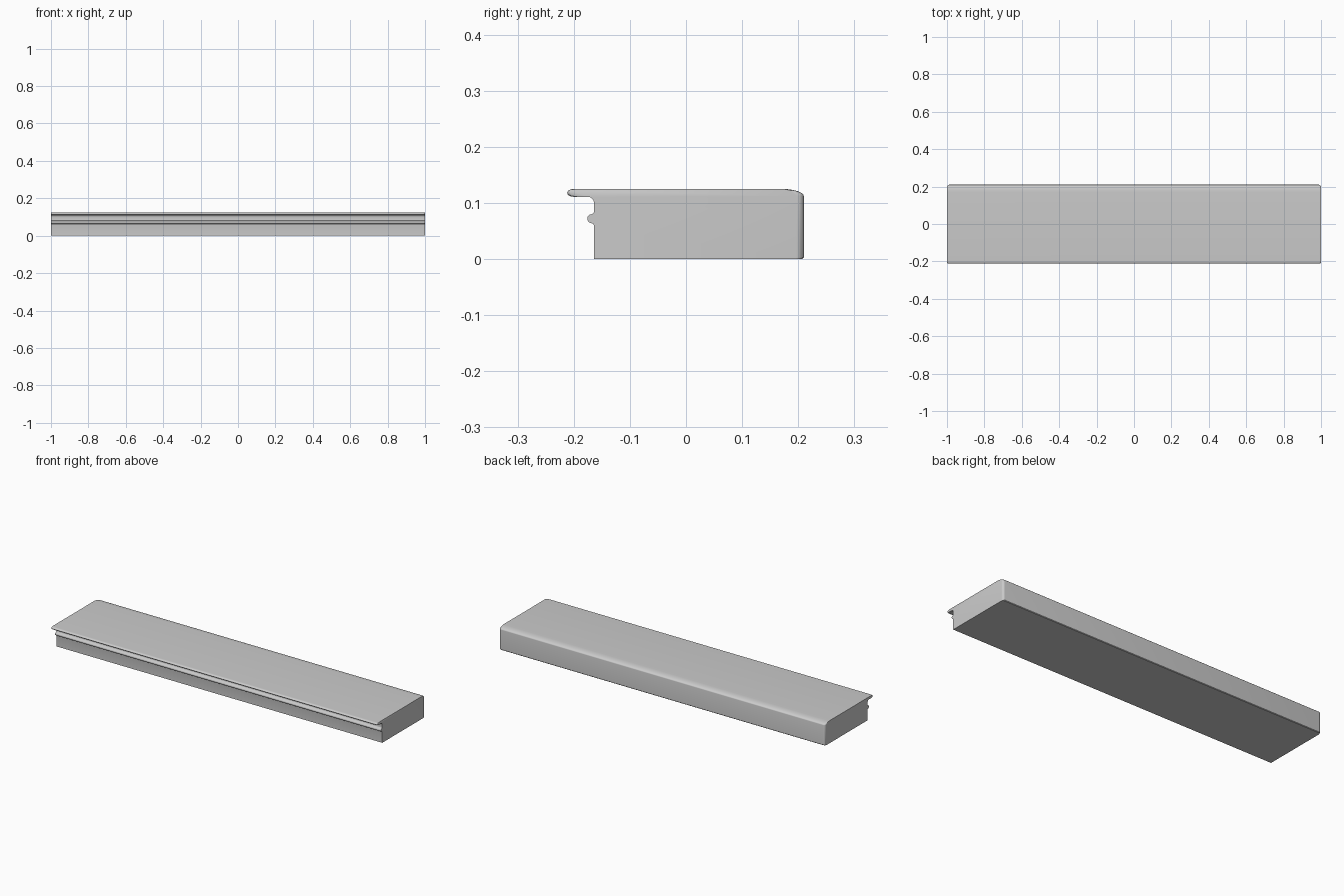
import bpy, bmesh
from math import sin, cos, radians

if "Cube" in bpy.data.objects:
    bpy.data.objects.remove(bpy.data.objects["Cube"])


def arc(cy, cz, ry, rz, a0, a1, n):
    return [(cy + ry * cos(radians(a0 + (a1 - a0) * i / n)),
             cz + rz * sin(radians(a0 + (a1 - a0) * i / n))) for i in range(n + 1)]


# Side profile (y, z), anticlockwise from the bottom front edge
profile = [(-0.164, 0.0), (0.207, 0.0), (0.21, 0.003)]
profile += arc(0.17, 0.112, 0.04, 0.013, 0, 90, 12)             # soft back top edge
profile += arc(-0.2, 0.118, 0.0118, 0.007, 90, 270, 10)         # overhanging nose
profile += arc(-0.175, 0.1, 0.011, 0.011, 90, 0, 5)             # cove under the nose
profile += arc(-0.169, 0.085, 0.005, 0.005, 0, -90, 4)          # fillet above bead
profile += arc(-0.168, 0.072, 0.008, 0.008, 90, 270, 8)         # bead
profile += arc(-0.169, 0.059, 0.005, 0.005, 90, 0, 4)           # fillet below bead


def section(bm, side, angle):
    """One cross-section; the rounded ends pull the back and nose inwards."""
    x = side * (0.988 + 0.012 * sin(angle))
    k = 1 - cos(angle)
    ring = []
    for y, z in profile:
        back = min(max((y - 0.165) / 0.04, 0), 1)
        nose = min(max((-0.18 - y) / 0.02, 0), 1)
        ring.append(bm.verts.new((x, y - 0.012 * k * back + 0.006 * k * nose, z)))
    return ring


bm = bmesh.new()
angles = [radians(a) for a in (0, 18, 36, 54, 72, 90)]
rings = [section(bm, -1, a) for a in reversed(angles)] + [section(bm, 1, a) for a in angles]
n = len(profile)
for r0, r1 in zip(rings, rings[1:]):
    for i in range(n):
        j = (i + 1) % n
        bm.faces.new((r0[i], r0[j], r1[j], r1[i]))
bm.faces.new(rings[0])
bm.faces.new(rings[-1])
bmesh.ops.remove_doubles(bm, verts=bm.verts, dist=1e-5)
bmesh.ops.recalc_face_normals(bm, faces=bm.faces)

# Moulded step
mesh = bpy.data.meshes.new("step_slab")
bm.to_mesh(mesh)
bm.free()
step = bpy.data.objects.new("step_slab", mesh)
bpy.context.collection.objects.link(step)
bpy.context.view_layer.objects.active = step
step.select_set(True)
bpy.ops.object.shade_smooth_by_angle(angle=radians(35))
